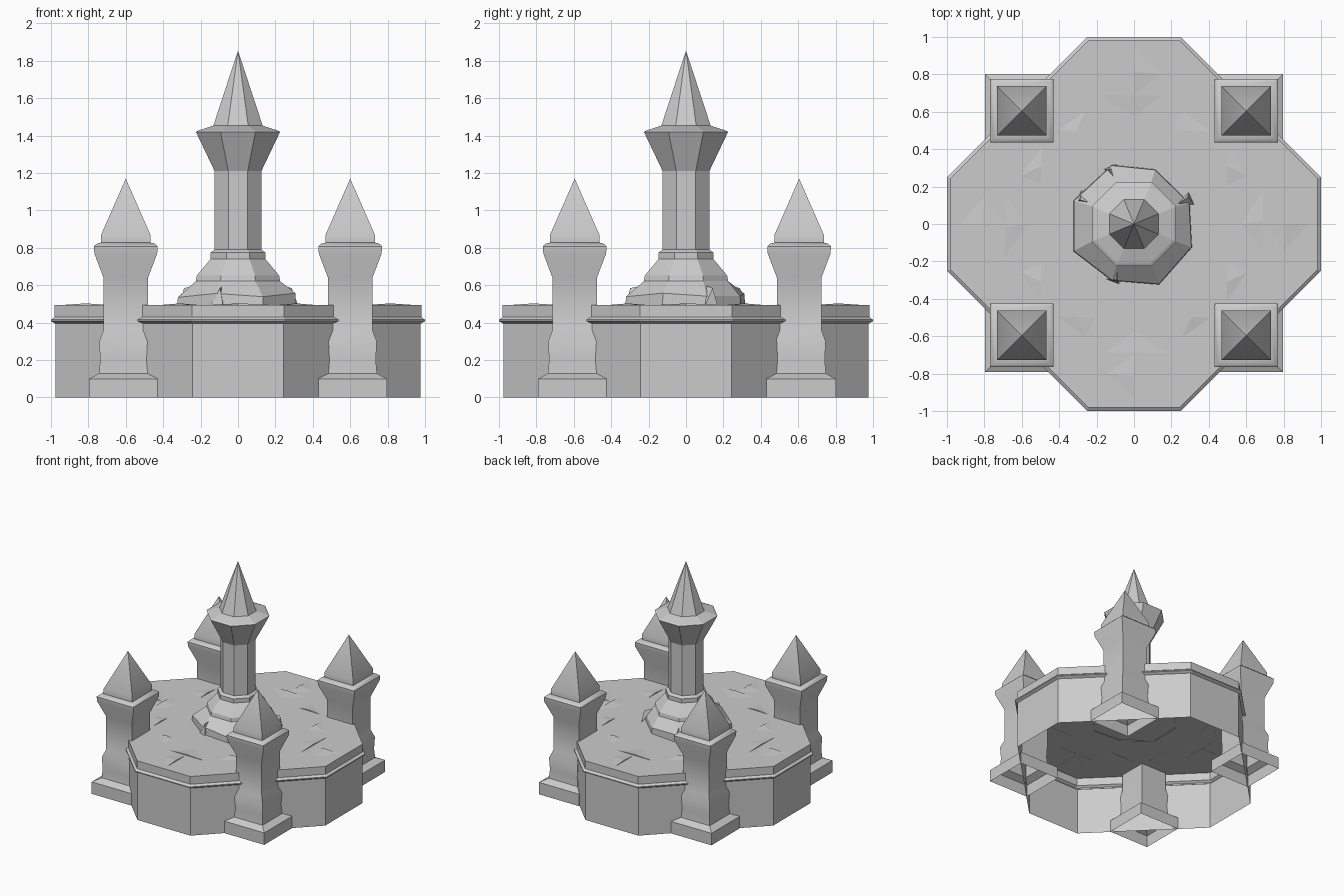
import bpy, bmesh, math, random
from mathutils import Vector

random.seed(4)
if "Cube" in bpy.data.objects:
    bpy.data.objects.remove(bpy.data.objects["Cube"], do_unlink=True)

stone = bpy.data.materials.new("grey stone")
stone.use_nodes = True
stone.diffuse_color = (0.6, 0.6, 0.6, 1)
stone.node_tree.nodes["Principled BSDF"].inputs["Base Color"].default_value = (0.6, 0.6, 0.6, 1)


def finish(bm, name, smooth=None):
    mesh = bpy.data.meshes.new(name)
    bm.to_mesh(mesh)
    bm.free()
    mesh.materials.append(stone)
    obj = bpy.data.objects.new(name, mesh)
    bpy.context.collection.objects.link(obj)
    if smooth:
        bpy.ops.object.select_all(action="DESELECT")
        obj.select_set(True)
        bpy.context.view_layer.objects.active = obj
        bpy.ops.object.shade_smooth_by_angle(angle=math.radians(smooth))
    return obj


def loft(bm, rings):
    """Join equal-length rings of points with quads; a one-point ring is an apex."""
    loops = [[bm.verts.new(p) for p in ring] for ring in rings]
    for a, b in zip(loops, loops[1:]):
        n = len(a)
        for i in range(n):
            j = (i + 1) % n
            bm.faces.new((a[i], a[j], b[0]) if len(b) == 1 else (a[i], a[j], b[j], b[i]))
    return loops


def regular(sides, apothem, z):
    """Polygon ring with flat sides facing the axes."""
    if apothem == 0:
        return [Vector((0, 0, z))]
    r = apothem / math.cos(math.pi / sides)
    turn = [math.tau * (i + 0.5) / sides for i in range(sides)]
    return [Vector((r * math.cos(t), r * math.sin(t), z)) for t in turn]


def plinth_ring(reach, z):
    """Square with wide chamfered corners."""
    c = 0.25 * reach
    quarter = [Vector((reach, c, z)), Vector((c, reach, z))]
    return [Vector((*(p.xy if k == 0 else (-p.y, p.x) if k == 1 else
                      (-p.x, -p.y) if k == 2 else (p.y, -p.x)), z))
            for k in range(4) for p in quarter]


# Hollow platform with a pointed moulding below its top slab
bm = bmesh.new()
profile = [(0.977, 0), (0.977, 0.395), (1.0, 0.408), (1.0, 0.416),
           (0.98, 0.43), (0.98, 0.495)]
loops = loft(bm, [plinth_ring(r, z) for r, z in profile])
bm.faces.new(loops[-1])
finish(bm, "platform")

# Slightly lifted paving edges: each wedge rises along a line and fades out behind it
bm = bmesh.new()
cracks = [((0, 0.68), (0, 0.95), (0.16, 0.8)),
          ((-0.2, 0.69), (0.17, 0.685), (0, 0.56)),
          ((-0.42, 0.5), (-0.2, 0.495), (-0.25, 0.62)),
          ((0.2, 0.5), (0.42, 0.495), (0.25, 0.62))]
for k in range(4):
    c, s = math.cos(k * math.pi / 2), math.sin(k * math.pi / 2)
    for line in cracks:
        a, b, tail = [Vector((c * x - s * y, s * x + c * y, 0.494)) for x, y in line]
        mid = (a + b) / 2
        peak = Vector((mid.x, mid.y, 0.503))
        va, vb, vt, vp = [bm.verts.new(p) for p in (a, b, tail, peak)]
        for f in ((va, vp, vb), (va, vt, vp), (vb, vp, vt)):
            bm.faces.new(f)
bmesh.ops.recalc_face_normals(bm, faces=bm.faces)
finish(bm, "lifted_paving")

# Worn, uneven foot of the central tower
bm = bmesh.new()
rings = [regular(8, a, z) for a, z in ((0.31, 0.49), (0.307, 0.548), (0.225, 0.622))]
for i in range(8):
    shift = Vector((random.uniform(-0.02, 0.012), random.uniform(-0.02, 0.012), 0))
    rings[0][i] += shift
    rings[1][i] += shift + Vector((0, 0, random.uniform(-0.02, 0.015)))
loft(bm, rings)
finish(bm, "central_tower_foot")

# Broken stone chips on the foot
bm = bmesh.new()
for x, y in ((-0.11, 0.27), (0.27, 0.12), (-0.26, 0.13), (-0.1, -0.27)):
    d = Vector((x, y, 0)).normalized()
    side = Vector((-d.y, d.x, 0)) * 0.035
    p = Vector((x, y, 0))
    base = [bm.verts.new(q) for q in (p + side + d * 0.04 + Vector((0, 0, 0.495)),
                                      p - side + d * 0.04 + Vector((0, 0, 0.495)),
                                      p - d * 0.05 + Vector((0, 0, 0.6)))]
    tip = bm.verts.new(p + d * 0.025 + side * 0.4 + Vector((0, 0, 0.585)))
    for i in range(3):
        bm.faces.new((base[i], base[(i + 1) % 3], tip))
bmesh.ops.recalc_face_normals(bm, faces=bm.faces)
finish(bm, "foot_chips")

# Central octagonal tower with flared head and spire
bm = bmesh.new()
profile = [(0.225, 0.622), (0.22, 0.652), (0.147, 0.74), (0.147, 0.775),
           (0.125, 0.79), (0.125, 1.21), (0.225, 1.42), (0.21, 1.428),
           (0.132, 1.453), (0, 1.855)]
loft(bm, [regular(8, a, z) for a, z in profile])
finish(bm, "central_tower")

# Four square corner towers with spread feet, flared heads and pyramid caps
profile = [(0.186, 0), (0.186, 0.1), (0.132, 0.128), (0.126, 0.2), (0.131, 0.3),
           (0.119, 0.36), (0.119, 0.64), (0.168, 0.77), (0.17, 0.808),
           (0.155, 0.822), (0.132, 0.828), (0.132, 0.87), (0, 1.17)]
for depth, sy in (("front", -1), ("back", 1)):
    for side, sx in (("left", 1), ("right", -1)):
        bm = bmesh.new()
        rings = []
        for a, z in profile:
            lean = 0.011 if z < 0.33 else 0
            centre = Vector((sx * (0.6 + lean), sy * (0.6 + lean) + 0.005, 0))
            rings.append([p + centre for p in regular(4, a, z)])
        loft(bm, rings)
        finish(bm, f"corner_tower_{depth}_{side}", 35)
